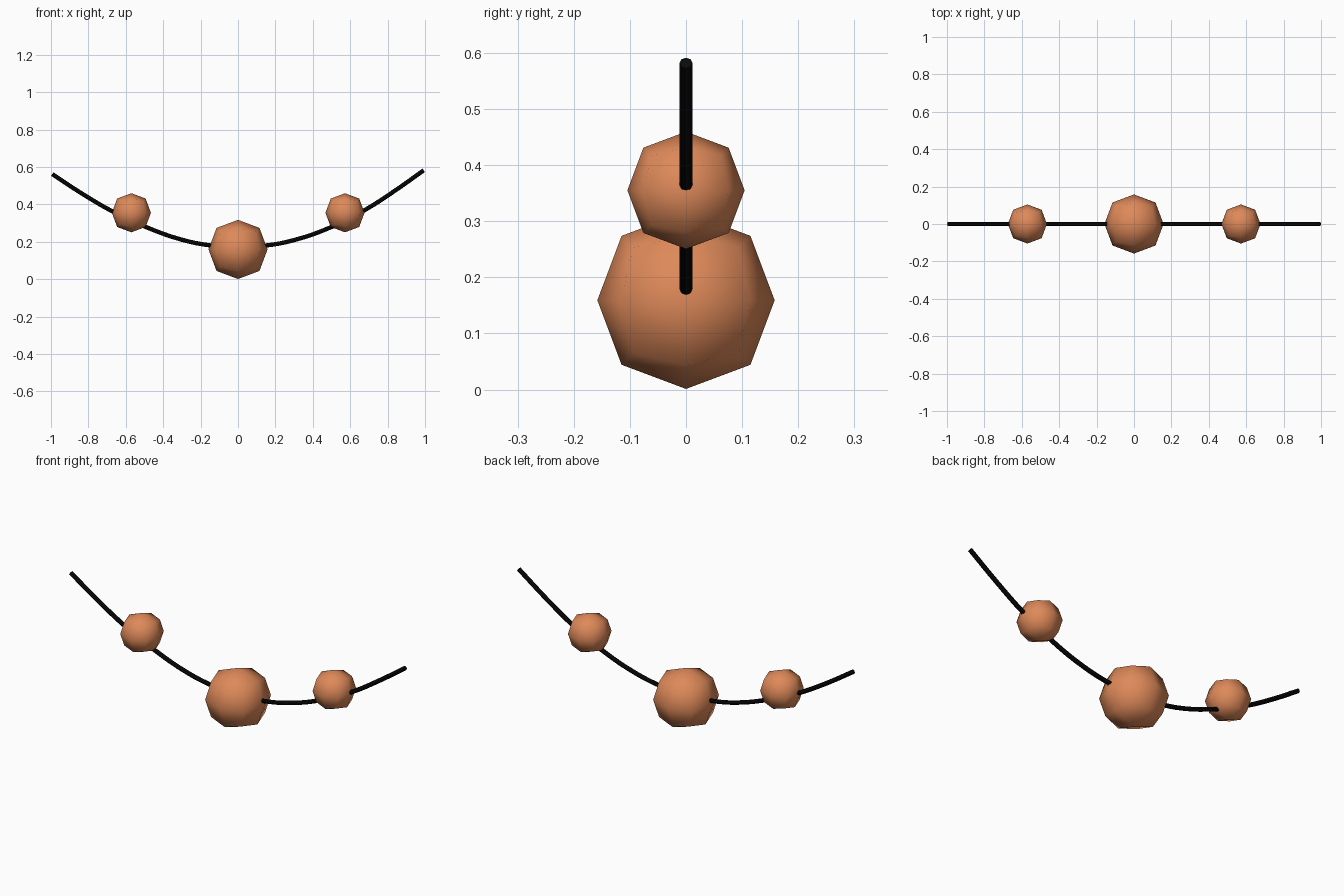
import bpy, bmesh
from mathutils import Vector

if "Cube" in bpy.data.objects:
    bpy.data.objects.remove(bpy.data.objects["Cube"])


def material(name, rgb):
    m = bpy.data.materials.new(name)
    m.diffuse_color = (*rgb, 1)
    m.use_nodes = True
    m.node_tree.nodes["Principled BSDF"].inputs["Base Color"].default_value = m.diffuse_color
    return m


copper = material("copper_orange", (0.73, 0.25, 0.10))
black = material("cord_black", (0.003, 0.003, 0.003))


# Rounded-cube bead: each cube face split 2x2 and pulled to a ball
def bead(name, x, z, r):
    bm = bmesh.new()
    bmesh.ops.create_cube(bm, size=2)
    bmesh.ops.subdivide_edges(bm, edges=bm.edges[:], cuts=1, use_grid_fill=True)
    pull = {1: 1.0, 2: 0.727, 3: 0.596}   # face centre, edge middle, corner
    for v in bm.verts:
        n = sum(abs(c) > 0.5 for c in v.co)
        v.co = v.co * pull[n] * r
    for f in bm.faces:
        f.smooth = True
    me = bpy.data.meshes.new(name)
    bm.to_mesh(me)
    bm.free()
    me.materials.append(copper)
    ob = bpy.data.objects.new(name, me)
    ob.location = (x, 0, z)
    bpy.context.collection.objects.link(ob)
    return ob


bead("middle_bead", 0, 0.159, 0.158)
bead("left_bead", -0.57, 0.355, 0.1045)
bead("right_bead", 0.572, 0.355, 0.1045)

# Hanging cord
path = [(-0.993, 0.562), (-0.83, 0.455), (-0.665, 0.359), (-0.495, 0.280),
        (-0.3, 0.211), (-0.15, 0.181), (0, 0.171), (0.15, 0.180),
        (0.3, 0.209), (0.495, 0.277), (0.67, 0.365), (0.83, 0.467),
        (0.993, 0.582)]
cu = bpy.data.curves.new("cord", 'CURVE')
cu.dimensions = '3D'
cu.bevel_depth = 0.0115
cu.bevel_resolution = 2
cu.use_fill_caps = True
cu.resolution_u = 4
sp = cu.splines.new('BEZIER')
sp.bezier_points.add(len(path) - 1)
for bp, (x, z) in zip(sp.bezier_points, path):
    bp.co = Vector((x, 0, z))
    bp.handle_left_type = bp.handle_right_type = 'AUTO'
cu.materials.append(black)
cord = bpy.data.objects.new("cord", cu)
bpy.context.collection.objects.link(cord)
bpy.context.view_layer.objects.active = cord
cord.select_set(True)
bpy.ops.object.convert(target='MESH')
bpy.ops.object.shade_smooth_by_angle()
